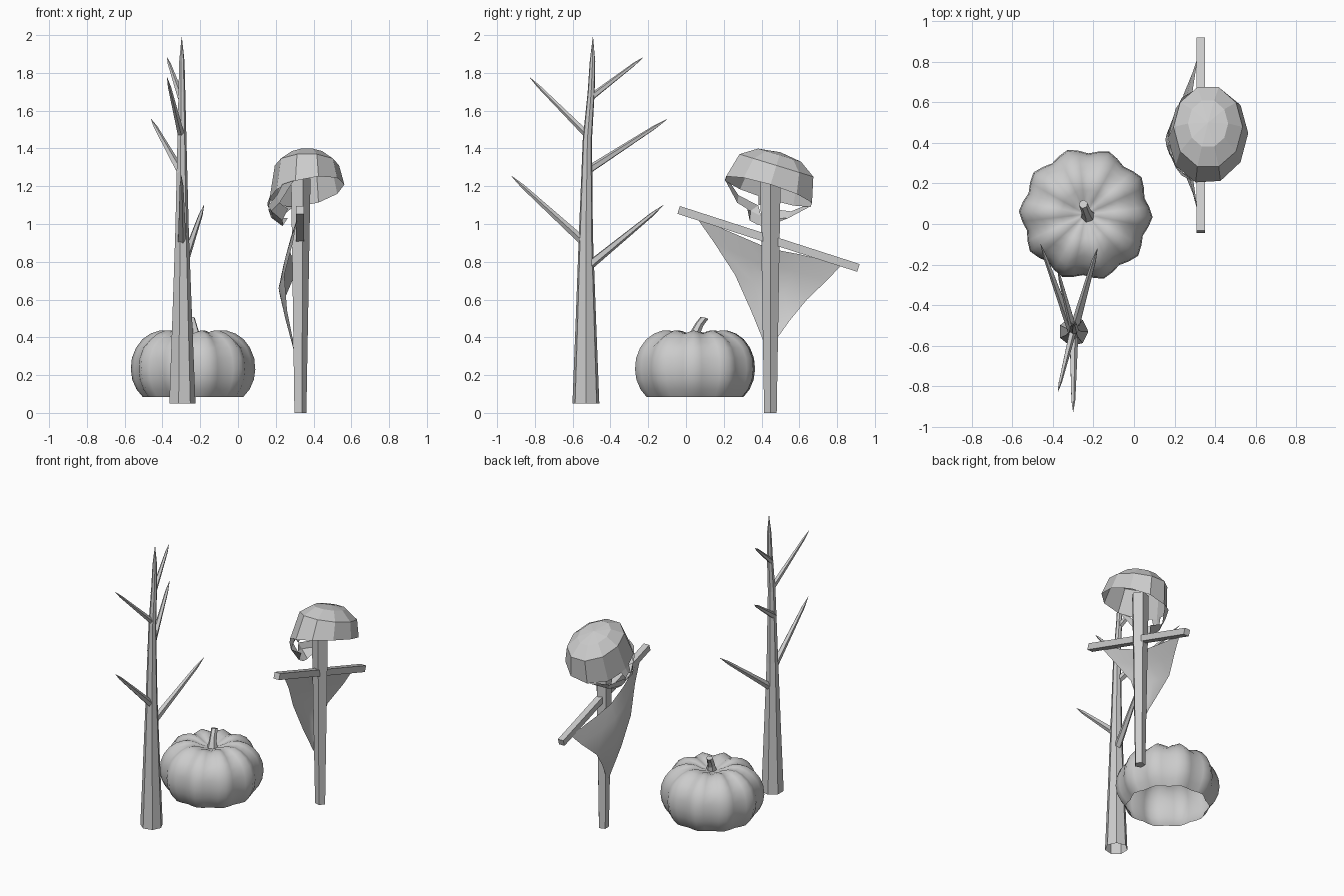
import bpy, math
from mathutils import Vector, Matrix

if "Cube" in bpy.data.objects:
    bpy.data.objects.remove(bpy.data.objects["Cube"])


def mesh(name, verts, faces, smooth=False):
    me = bpy.data.meshes.new(name)
    me.from_pydata([tuple(v) for v in verts], [], faces)
    me.update()
    ob = bpy.data.objects.new(name, me)
    bpy.context.collection.objects.link(ob)
    if smooth:
        me.polygons.foreach_set("use_smooth", [True] * len(me.polygons))
    return ob


def loft(rings, cap_start=False, cap_end=False):
    """Join equal rings of points into quads."""
    n = len(rings[0])
    verts = [v for r in rings for v in r]
    faces = [(i * n + j, i * n + (j + 1) % n, (i + 1) * n + (j + 1) % n, (i + 1) * n + j)
             for i in range(len(rings) - 1) for j in range(n)]
    if cap_start:
        faces.append(tuple(reversed(range(n))))
    if cap_end:
        faces.append(tuple(range(len(verts) - n, len(verts))))
    return verts, faces


def ring(c, r, n, axis=Vector((0, 0, 1)), turn=0.0):
    q = axis.normalized().to_track_quat('Z', 'Y') if axis.xy.length > 1e-4 else Matrix.Identity(3)
    return [Vector(c) + q @ Vector((r * math.cos(turn + 2 * math.pi * k / n),
                                    r * math.sin(turn + 2 * math.pi * k / n), 0)) for k in range(n)]


# bare tree: tapered trunk, open underneath
trunk = [(-.53, .05, .073), (-.53, .5, .055), (-.53, .95, .038), (-.522, 1.45, .025),
         (-.502, 1.7, .019), (-.495, 1.86, .015), (-.493, 1.99, .001)]
mesh("tree_trunk", *loft([ring((-.298, y, z), r, 7) for y, z, r in trunk]))

# branches: root and tip
branches = [((-.295, -.525, .77), (-.18, -.12, 1.10), .025),
            ((-.298, -.535, .90), (-.30, -.925, 1.255), .024),
            ((-.30, -.54, 1.27), (-.46, -.10, 1.555), .023),
            ((-.30, -.52, 1.47), (-.375, -.826, 1.775), .019),
            ((-.30, -.51, 1.665), (-.375, -.23, 1.88), .019)]
for i, (a, b, r) in enumerate(branches):
    a, b = Vector(a), Vector(b)
    d = b - a
    mesh(f"tree_branch_{i + 1}", *loft([ring(a, r, 5, d), ring(a + d * .85, r * .45, 5, d),
                                       ring(b, .001, 5, d)]))

# pumpkin: ribbed lathe with a dimpled top: radius, height, rib depth
PC = Vector((-.238, .048, 0))
profile = [(.267, .085, .07), (.300, .125, .08), (.322, .175, .085), (.33, .23, .09),
           (.324, .29, .09), (.302, .345, .09), (.268, .39, .09), (.225, .42, .09),
           (.175, .437, .08), (.125, .434, .07), (.07, .41, .04), (.02, .395, 0)]
rings = []
for r, z, depth in profile:
    row = []
    for k in range(40):
        a = math.radians(-2.5) + 2 * math.pi * k / 40
        m = 1 - depth * (.5 - .5 * math.cos(10 * a - 10 * math.radians(-2.5)))
        drop = .02 * (1 - m) / .09 if z > .38 else 0
        row.append(PC + Vector((r * m * math.cos(a), r * m * math.sin(a), z - drop)))
    rings.append(row)
mesh("pumpkin", *loft(rings, cap_end=True), smooth=True)

# bent pumpkin stem
stem = [((-.228, .042, .39), .036), ((-.232, .052, .43), .026), ((-.24, .072, .47), .022), ((-.25, .098, .503), .022)]
mesh("pumpkin_stem", *loft([ring(c, r, 6, Vector((-.1, .3, 1))) for c, r in stem], cap_end=True))

# scarecrow post, wider at the top
mesh("post", *loft([ring((.327, .447, 0), .035, 5), ring((.327, .447, 1.24), .057, 5)], True, True))

# tilted crossbar
bpy.ops.mesh.primitive_cube_add(size=1, location=(.328, .437, .921), rotation=(math.atan2(-.309, .958), 0, 0))
bar = bpy.context.object
bar.name = "crossbar"
bar.scale = (.042, 1.0, .043)

# billowing rag hung from the crossbar
rows = [[(.315, .055, 1.035), (.28, .30, .93), (.275, .44, .87), (.28, .60, .84), (.315, .825, .785)],
        [(.29, .15, .90), (.25, .32, .82), (.24, .44, .78), (.245, .57, .75), (.29, .75, .705)],
        [(.245, .26, .73), (.225, .36, .69), (.215, .44, .66), (.22, .52, .63), (.245, .64, .60)],
        [(.26, .345, .54), (.255, .39, .52), (.25, .44, .50), (.255, .49, .48), (.265, .55, .49)],
        [(.292, .41, .38), (.292, .425, .36), (.293, .442, .34), (.292, .46, .36), (.292, .475, .385)]]
mesh("rag", [v for r in rows for v in r],
     [(5 * i + j, 5 * i + j + 1, 5 * i + j + 6, 5 * i + j + 5) for i in range(4) for j in range(4)], True)

# skull frame: tilted like the crossbar, face toward -x
skull = Matrix.Translation((.365, .445, 1.2)) @ Matrix.Rotation(math.radians(-17), 4, 'X')

# cranium: faceted open dome
levels = [(-.03, 1.0, 0), (.115, .86, 0), (.172, .5, 0)]
dome = []
for t, s, _ in levels:
    row = []
    for k in range(10):
        a = 2 * math.pi * k / 10
        x, y = .198 * s * math.cos(a), .25 * s * math.sin(a)
        row.append(skull @ Vector((x, y, t + (.2 * x if t < 0 else 0))))
    dome.append(row)
v, f = loft(dome)
v.append(skull @ Vector((0, 0, .188)))
f += [(20 + k, 20 + (k + 1) % 10, 30) for k in range(10)]
mesh("skull_cranium", v, f)

# face bones around the eye and nose holes, one half mirrored
half = [[(-.198, 0, -.06), (-.19, .045, -.06), (-.205, .03, -.115), (-.21, 0, -.095)],
        [(-.205, .03, -.115), (-.16, .145, -.095), (-.145, .14, -.135), (-.19, .06, -.155)],
        [(-.16, .145, -.095), (-.13, .20, -.05), (-.07, .235, -.04), (-.145, .14, -.135)],
        [(-.205, .03, -.115), (-.19, .06, -.155), (-.18, 0, -.165)],
        [(-.18, 0, -.165), (-.19, .06, -.155), (-.13, .05, -.205), (-.125, 0, -.215)],
        [(-.19, .06, -.155), (-.145, .14, -.135), (-.10, .08, -.15), (-.13, .05, -.205)]]
v, f = [], []
for side in (1, -1):
    for poly in half:
        pts = [skull @ Vector((x, side * y, z)) for x, y, z in poly]
        ids = list(range(len(v), len(v) + len(pts)))
        v += pts
        f.append(tuple(ids if side < 0 else reversed(ids)))
mesh("skull_face", v, f)
